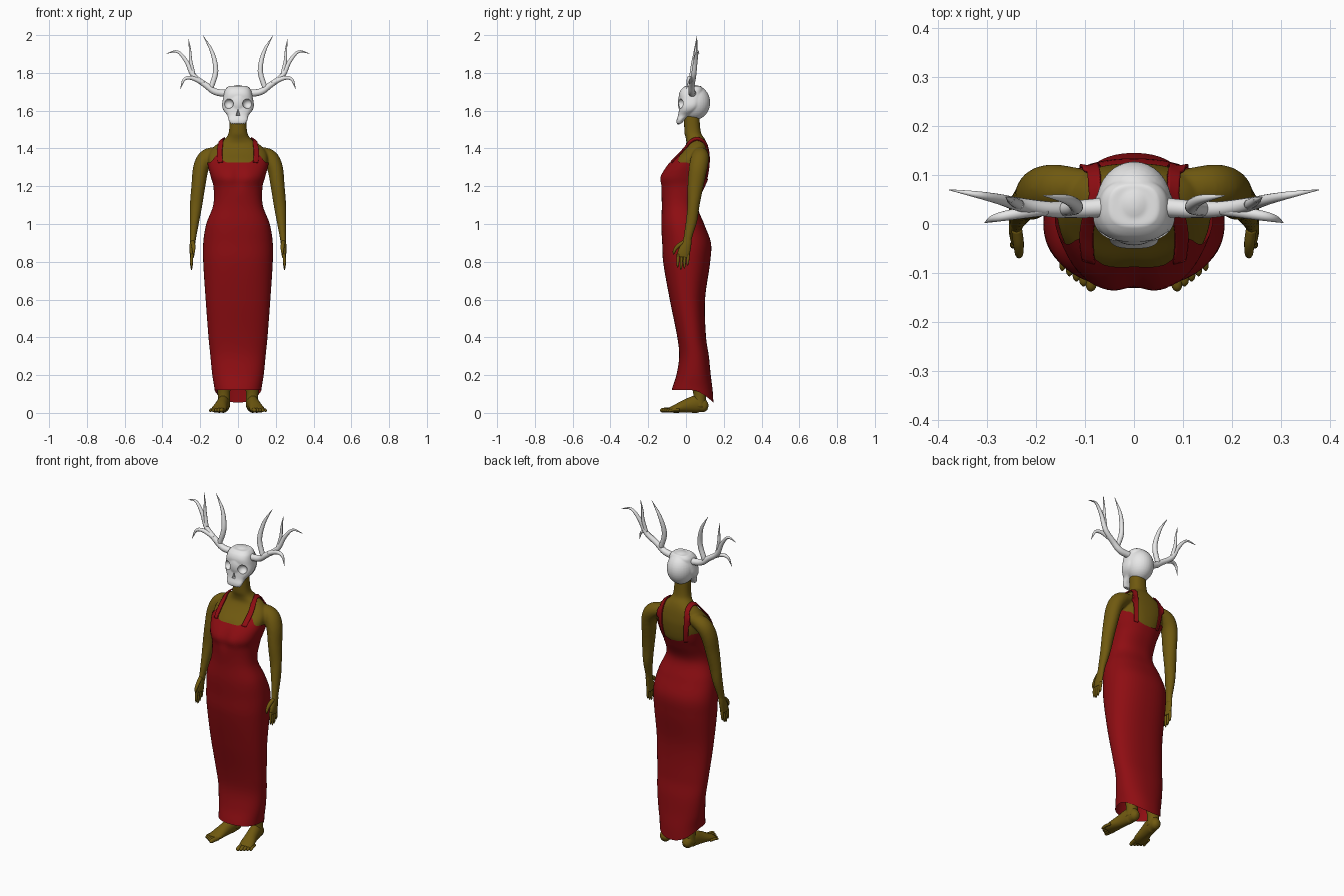
import bpy, bmesh, math
from mathutils import Vector, Matrix

if "Cube" in bpy.data.objects:
    bpy.data.objects.remove(bpy.data.objects["Cube"], do_unlink=True)


def make_material(name, colour):
    material = bpy.data.materials.new(name)
    material.use_nodes = True
    material.diffuse_color = (*colour, 1)
    material.node_tree.nodes["Principled BSDF"].inputs["Base Color"].default_value = (*colour, 1)
    return material


RED = make_material("red cloth", (0.27, 0.004, 0.006))
SKIN = make_material("olive skin", (0.16, 0.1, 0.005))
BONE = make_material("bone white", (0.8, 0.8, 0.8))


def finish(bm, name, material):
    bmesh.ops.recalc_face_normals(bm, faces=bm.faces)
    mesh = bpy.data.meshes.new(name)
    bm.to_mesh(mesh)
    bm.free()
    obj = bpy.data.objects.new(name, mesh)
    bpy.context.collection.objects.link(obj)
    mesh.materials.append(material)
    mesh.shade_smooth()
    return obj


def bake(obj, material):
    """Replace the mesh with its modified result."""
    bpy.context.view_layer.update()
    graph = bpy.context.evaluated_depsgraph_get()
    mesh = bpy.data.meshes.new_from_object(obj.evaluated_get(graph))
    obj.modifiers.clear()
    obj.data = mesh
    mesh.materials.clear()
    mesh.materials.append(material)
    mesh.shade_smooth()
    bpy.context.view_layer.update()


def remesh(obj, size, smoothing):
    mod = obj.modifiers.new("blend", "REMESH")
    mod.mode = "VOXEL"
    mod.voxel_size = size
    soft = obj.modifiers.new("soften", "SMOOTH")
    soft.iterations = smoothing


def curve_at(rows, key):
    """Smooth interpolation of rows sorted by their first value."""
    last = len(rows) - 1
    i = max(k for k in range(last) if rows[k][0] <= key or k == 0)
    a, b = rows[i], rows[i + 1]
    before, after = rows[max(i - 1, 0)], rows[min(i + 2, last)]
    h = b[0] - a[0]
    t = min(max((key - a[0]) / h, 0), 1)
    result = []
    for c in range(1, len(a)):
        ma = (b[c] - before[c]) / (b[0] - before[0]) * h
        mb = (after[c] - a[c]) / (after[0] - a[0]) * h
        result.append(a[c] + t * ma + t * t * (3 * (b[c] - a[c]) - 2 * ma - mb)
                      + t ** 3 * (2 * (a[c] - b[c]) + ma + mb))
    return result


def skin_rings(bm, rings, capped=True):
    loops = [[bm.verts.new(p) for p in ring] for ring in rings]
    for low, high in zip(loops, loops[1:]):
        for k in range(len(low)):
            n = (k + 1) % len(low)
            bm.faces.new((low[k], low[n], high[n], high[k]))
    if capped:
        bm.faces.new(loops[0])
        bm.faces.new(loops[-1])


def tube(bm, points, side=1, ref=(0, 1, 0), seg=14, steps=6, blunt=False):
    """Points are x, y, z, radius along ref and optionally radius across it."""
    rows = [(i, p[0] * side, *p[1:4], p[-1]) for i, p in enumerate(points)]
    total = (len(rows) - 1) * steps
    samples = [curve_at(rows, i / steps) for i in range(total + 1)]
    rings = []
    for i, s in enumerate(samples):
        centre = Vector(s[:3])
        tangent = (Vector(samples[min(i + 1, total)][:3]) - Vector(samples[max(i - 1, 0)][:3])).normalized()
        u = Vector(ref)
        u = (u - tangent * u.dot(tangent)).normalized()
        v = tangent.cross(u)
        scale = math.sqrt(max(1 - (i / total) ** 6, 0.03)) if blunt else 1
        rings.append([centre + scale * (u * s[3] * math.cos(a) + v * s[4] * math.sin(a))
                      for a in (math.tau * k / seg for k in range(seg))])
    skin_rings(bm, rings)


def section(rows, angle, z, offset=0, power=2.3):
    """Point on a body whose rows hold z, half width, front y and back y."""
    width, front, back = curve_at(rows, z)
    c, s = math.cos(angle), math.sin(angle)
    x = math.copysign(abs(c) ** (2 / power), c) * (width + offset)
    y = (front + back) / 2 + math.copysign(abs(s) ** (2 / power), s) * ((back - front) / 2 + offset)
    return Vector((x, y, z))


FIGURE = [(.04, .118, -.085, .14), (.12, .118, -.07, .135), (.2, .13, -.045, .125),
          (.3, .14, -.03, .115), (.4, .15, -.04, .1), (.6, .165, -.08, .095),
          (.8, .178, -.115, .122), (.9, .178, -.12, .126), (1, .162, -.125, .09),
          (1.1, .125, -.122, .056), (1.2, .124, -.128, .095), (1.25, .138, -.134, .115),
          (1.33, .157, -.08, .124), (1.38, .15, -.03, .12), (1.42, .115, 0, .112),
          (1.45, .07, 0, .1), (1.48, .05, -.008, .08), (1.58, .043, -.01, .07)]


def figure_point(angle, z, offset=0):
    p = section(FIGURE, angle, z, offset)
    if p.y < 0:  # dip between the breasts
        p.y += .014 * math.exp(-(p.x / .03) ** 2 - ((z - 1.25) / .06) ** 2)
    return p


SEG = 72
ANGLES = [math.tau * k / SEG for k in range(SEG)]

# Torso, neck and arms blended into one skin
bm = bmesh.new()
skin_rings(bm, [[figure_point(a, 1 + .58 * i / 60) for a in ANGLES] for i in range(61)])
ARM = [(.09, .075, 1.38, .035, .03), (.16, .075, 1.355, .047, .044), (.195, .065, 1.3, .049, .042),
       (.21, .05, 1.2, .042, .037), (.222, .04, 1.1, .032, .033), (.23, .03, 1.02, .03, .026),
       (.238, .01, .93, .023, .017), (.24, .004, .89, .024, .014)]
for side in (1, -1):
    tube(bm, ARM, side, seg=20)
body = finish(bm, "torso_and_arms", SKIN)
remesh(body, .006, 4)
bake(body, SKIN)


# Dress with a raised back neckline, scooped front and dipping back hem
def dress_top(angle):
    a = abs(math.cos(angle))
    peak = math.exp(-((a - .62) / .16) ** 2)
    return 1.325 + .045 * peak if math.sin(angle) < 0 else 1.235 + .085 * a * a + .02 * peak


def dress_hem(angle):
    return .12 - .065 * max(math.sin(angle), 0) ** 1.5


bm = bmesh.new()
skin_rings(bm, [[figure_point(a, dress_hem(a) + (dress_top(a) - dress_hem(a)) * i / 80, .006)
                 for a in ANGLES] for i in range(81)], capped=False)
finish(bm, "dress", RED)

# Shoulder straps laid over the skin
STRAP = [(0, .098, -.09, 1.335), (1, .1, -.03, 1.39), (2, .092, .02, 1.435), (3, .086, .06, 1.46),
         (4, .086, .11, 1.435), (5, .09, .13, 1.39), (6, .09, .135, 1.32), (7, .085, .13, 1.23)]
for side, label in ((1, "left"), (-1, "right")):
    bm = bmesh.new()
    grid = []
    for i in range(57):
        x, y, z = curve_at(STRAP, i / 8)
        row = []
        for k in range(-3, 4):
            hit, place, normal, face = body.closest_point_on_mesh(Vector((side * (x + k * .005), y, z)))
            row.append(bm.verts.new(place + normal * .007))
        grid.append(row)
    for a, b in zip(grid, grid[1:]):
        for k in range(6):
            bm.faces.new((a[k], a[k + 1], b[k + 1], b[k]))
    strap = finish(bm, label + "_strap", RED)
    thick = strap.modifiers.new("thickness", "SOLIDIFY")
    thick.thickness = .006
    thick.offset = 0

# Hands, legs and feet
for side, label in ((1, "left"), (-1, "right")):
    bm = bmesh.new()
    tube(bm, [(.238, .01, .93, .021, .015), (.242, .002, .89, .026, .014),
              (.243, -.011, .85, .033, .013), (.243, -.014, .825, .032, .011)], side)
    for k in range(4):
        y, length = .012 - .0175 * k, (.055, .072, .078, .066)[k]
        tube(bm, [(.243, y, .84, .0085), (.246, y - .002, .84 - length / 2, .008),
                  (.246, y - .004, .835 - length, .007)], side, blunt=True, seg=10)
    tube(bm, [(.24, -.01, .905, .011), (.236, -.04, .885, .011), (.235, -.06, .862, .009),
              (.235, -.066, .838, .007)], side, blunt=True, seg=10)
    finish(bm, label + "_hand", SKIN)

    bm = bmesh.new()
    tube(bm, [(.075, .07, .03, .034), (.075, .072, .1, .033), (.072, .06, .2, .043),
              (.072, .045, .32, .048), (.075, .03, .5, .05)], side)
    finish(bm, label + "_leg", SKIN)

    bm = bmesh.new()
    tube(bm, [(.072, .116, .028, .014, .014), (.073, .1, .033, .031, .027),
              (.077, .06, .046, .046, .032), (.088, 0, .036, .036, .034),
              (.1, -.055, .022, .022, .04), (.108, -.09, .014, .013, .036)],
         side, ref=(0, 0, 1), seg=20)
    for k in range(5):
        x, y, r = .086 + .0145 * k, -.128 + .0105 * k, .0125 - .0012 * k
        tube(bm, [(x - .008, y + .05, .016, r), (x, y + .015, .015, r), (x + .003, y - .01, r, r)],
             side, ref=(0, 0, 1), blunt=True, seg=10)
    finish(bm, label + "_foot", SKIN)

# Skull: round cranium blended with a narrow face
FACE = [(1.532, .04, -.05, -.022), (1.55, .05, -.05, -.01), (1.575, .056, -.042, .02),
        (1.6, .076, -.038, .06), (1.625, .084, -.036, .08), (1.66, .08, -.036, .09),
        (1.69, .074, -.036, .09), (1.715, .066, -.024, .09), (1.73, .05, -.005, .08)]
bm = bmesh.new()
skin_rings(bm, [[section(FACE, a, 1.532 + .198 * i / 24, power=2.6) for a in ANGLES] for i in range(25)])
shape = Matrix.Translation((0, .042, 1.643)) @ Matrix.Diagonal((.077, .086, .093, 1))
bmesh.ops.create_uvsphere(bm, u_segments=32, v_segments=20, radius=1, matrix=shape)
skull = finish(bm, "skull", BONE)
remesh(skull, .004, 4)

# Eye sockets and nose opening
bm = bmesh.new()
for side in (1, -1):
    socket = Matrix.Translation((side * .051, -.034, 1.637)) @ Matrix.Diagonal((.027, .03, .026, 1))
    bmesh.ops.create_uvsphere(bm, u_segments=24, v_segments=16, radius=1, matrix=socket)
nose = Matrix.Translation((0, -.04, 1.59)) @ Matrix.Diagonal((.011, .018, .015, 1))
bmesh.ops.create_cone(bm, cap_ends=True, segments=12, radius1=1, radius2=.2, depth=2, matrix=nose)
cutter = finish(bm, "socket_cutter", BONE)
cutter.hide_render = True
cut = skull.modifiers.new("sockets", "BOOLEAN")
cut.operation = "DIFFERENCE"
cut.object = cutter
bake(skull, BONE)
bpy.data.objects.remove(cutter, do_unlink=True)
bpy.context.view_layer.objects.active = skull
skull.select_set(True)
bpy.ops.object.shade_smooth_by_angle(angle=math.radians(40))

# Upper teeth
bm = bmesh.new()
for k in range(-3, 4):
    x, y = k * .011, -.043 + .0012 * k * k
    tube(bm, [(x, y, 1.55, .006), (x, y - .001, 1.538, .006), (x, y, 1.527, .004)], blunt=True, seg=8)
finish(bm, "teeth", BONE)

# Branching antlers
BRANCHES = [
    [(.05, .035, 1.69, .02), (.12, .03, 1.7, .018), (.17, .03, 1.735, .016), (.235, .04, 1.785, .014),
     (.273, .05, 1.86, .011), (.32, .06, 1.912, .007), (.378, .07, 1.903, .001)],
    [(.145, .03, 1.715, .014), (.118, .035, 1.81, .014), (.137, .05, 1.91, .01), (.185, .058, 1.997, .001)],
    [(.235, .04, 1.79, .011), (.25, .048, 1.86, .009), (.254, .05, 1.92, .006), (.262, .055, 1.98, .001)],
    [(.18, .03, 1.745, .013), (.245, .02, 1.773, .011), (.285, .012, 1.765, .008), (.305, .003, 1.715, .001)]]
for side, label in ((1, "left"), (-1, "right")):
    bm = bmesh.new()
    for branch in BRANCHES:
        tube(bm, branch, side)
    finish(bm, label + "_antler", BONE)
